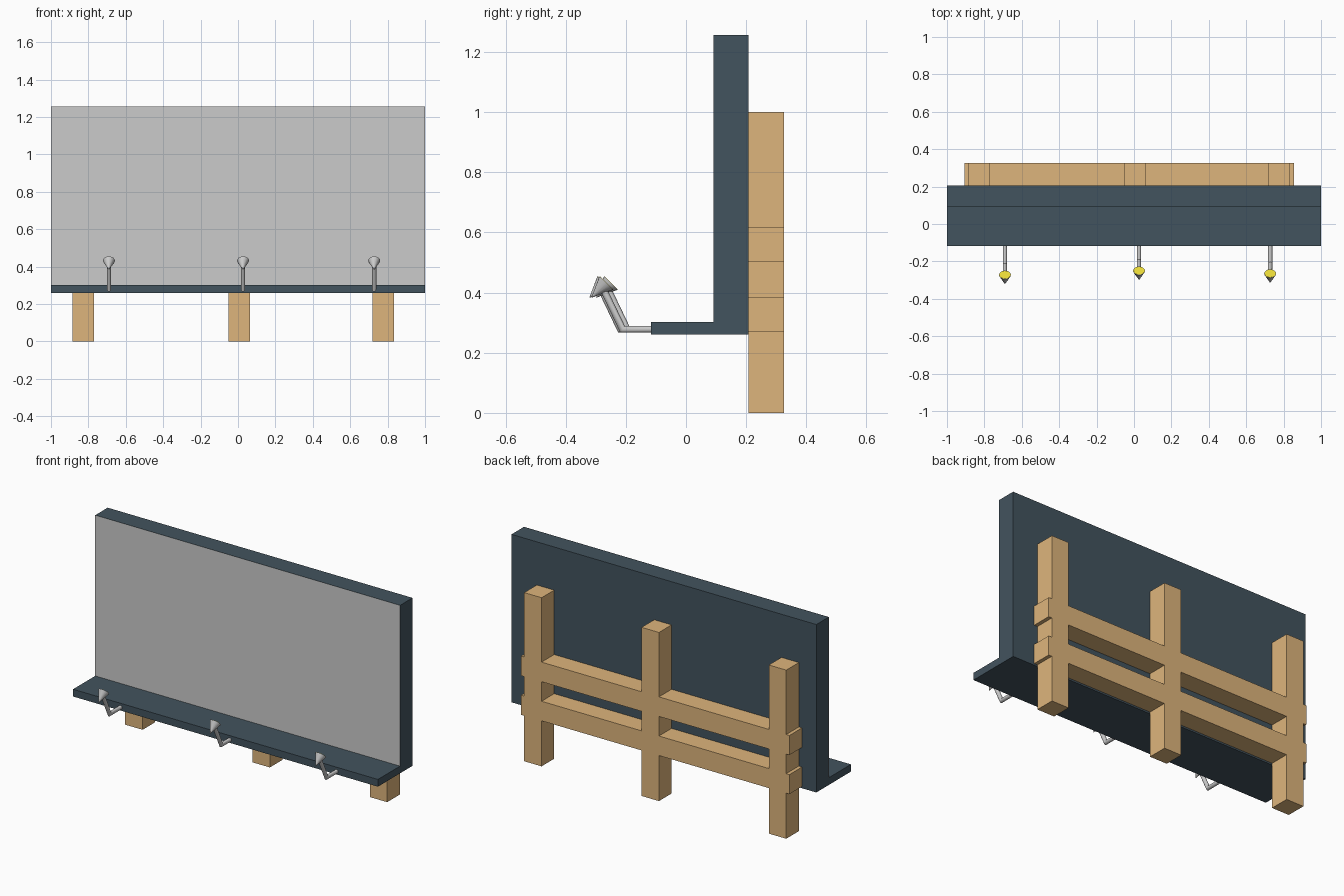
import bpy, bmesh, math
from mathutils import Vector

if "Cube" in bpy.data.objects:
    bpy.data.objects.remove(bpy.data.objects["Cube"])


def material(name, rgb):
    m = bpy.data.materials.new(name)
    m.diffuse_color = (*rgb, 1)
    m.use_nodes = True
    m.node_tree.nodes["Principled BSDF"].inputs["Base Color"].default_value = m.diffuse_color
    return m


SLATE = material("slate_paint", (0.055, 0.087, 0.112))
WOOD = material("wood", (0.73, 0.46, 0.2))
YELLOW = material("lamp_glow", (0.85, 0.72, 0.04))


def finish(name, bm, mat=None, smooth=False):
    bmesh.ops.recalc_face_normals(bm, faces=bm.faces)
    me = bpy.data.meshes.new(name)
    bm.to_mesh(me)
    bm.free()
    ob = bpy.data.objects.new(name, me)
    bpy.context.collection.objects.link(ob)
    if mat:
        me.materials.append(mat)
    if smooth:
        bpy.ops.object.select_all(action='DESELECT')
        ob.select_set(True)
        bpy.context.view_layer.objects.active = ob
        bpy.ops.object.shade_smooth_by_angle(angle=math.radians(40))
    return ob


def box(name, x, y, z, mat):
    bm = bmesh.new()
    bmesh.ops.create_cube(bm, size=1)
    for v in bm.verts:
        v.co = [(a + b) / 2 + c * (b - a) for (a, b), c in zip((x, y, z), v.co)]
    return finish(name, bm, mat)


def sweep(name, path, radius, sides=12):
    # round pipe along a path in a plane of constant x, with mitred bends
    bm = bmesh.new()
    pts = [Vector(p) for p in path]
    dirs = [(b - a).normalized() for a, b in zip(pts, pts[1:])]
    rings = []
    for i, p in enumerate(pts):
        d0, d1 = dirs[max(i - 1, 0)], dirs[min(i, len(dirs) - 1)]
        t = (d0 + d1).normalized()
        side = Vector((1, 0, 0))
        up = side.cross(t).normalized() / t.dot(d1)
        rings.append([bm.verts.new(p + radius * (math.cos(a) * side + math.sin(a) * up))
                      for a in (math.tau * k / sides for k in range(sides))])
    for r, s in zip(rings, rings[1:]):
        for k in range(sides):
            n = (k + 1) % sides
            bm.faces.new((r[k], r[n], s[n], s[k]))
    bm.faces.new(rings[0])
    bm.faces.new(rings[-1])
    return finish(name, bm, smooth=True)


# L-shaped board with walkway ledge
bm = bmesh.new()
profile = [(-0.117, 0.26), (0.207, 0.26), (0.207, 1.256),
           (0.091, 1.256), (0.091, 0.303), (-0.117, 0.303)]
face = bm.faces.new([bm.verts.new((-1, y, z)) for y, z in profile])
new = bmesh.ops.extrude_face_region(bm, geom=[face])["geom"]
bmesh.ops.translate(bm, vec=(2, 0, 0),
                    verts=[g for g in new if isinstance(g, bmesh.types.BMVert)])
finish("board_and_ledge", bm, SLATE)

# Blank poster sheet on the front
bm = bmesh.new()
bm.faces.new([bm.verts.new((x, 0.09, z)) for x, z in
              ((-1, 0.303), (1, 0.303), (1, 1.256), (-1, 1.256))])
poster = finish("poster", bm)
if poster.data.polygons[0].normal.y > 0:
    poster.data.flip_normals()

# Timber posts and cross rails
for x in (-0.828, 0.007, 0.777):
    box("post", (x - 0.057, x + 0.057), (0.207, 0.325), (0, 1), WOOD)
for z in (0.27, 0.502):
    box("rail", (-0.906, 0.856), (0.207, 0.325), (z, z + 0.116), WOOD)

# Lamps: bent arm, cone shade aimed up at the poster, glowing lens
aim = Vector((0, 1, 1)).normalized()
turn = aim.to_track_quat('Z', 'Y').to_matrix().to_4x4()
for x, dy in ((-0.69, 0), (0.027, 0.022), (0.728, 0.007)):
    sweep("lamp_arm", [(x, -0.11, 0.278), (x, -0.218 + dy, 0.278),
                       (x, -0.282 + dy, 0.412)], 0.0115)
    mouth = Vector((x, -0.272 + dy, 0.432))
    bm = bmesh.new()
    bmesh.ops.create_cone(bm, cap_ends=True, segments=16, radius1=0.001, radius2=0.032,
                          depth=0.068, matrix=turn)
    bmesh.ops.translate(bm, verts=bm.verts, vec=mouth - aim * 0.034)
    finish("lamp_shade", bm, smooth=True)
    bm = bmesh.new()
    bmesh.ops.create_cone(bm, cap_ends=True, segments=16, radius1=0.03, radius2=0.03,
                          depth=0.002, matrix=turn)
    bmesh.ops.translate(bm, verts=bm.verts, vec=mouth)
    finish("lamp_lens", bm, YELLOW)
